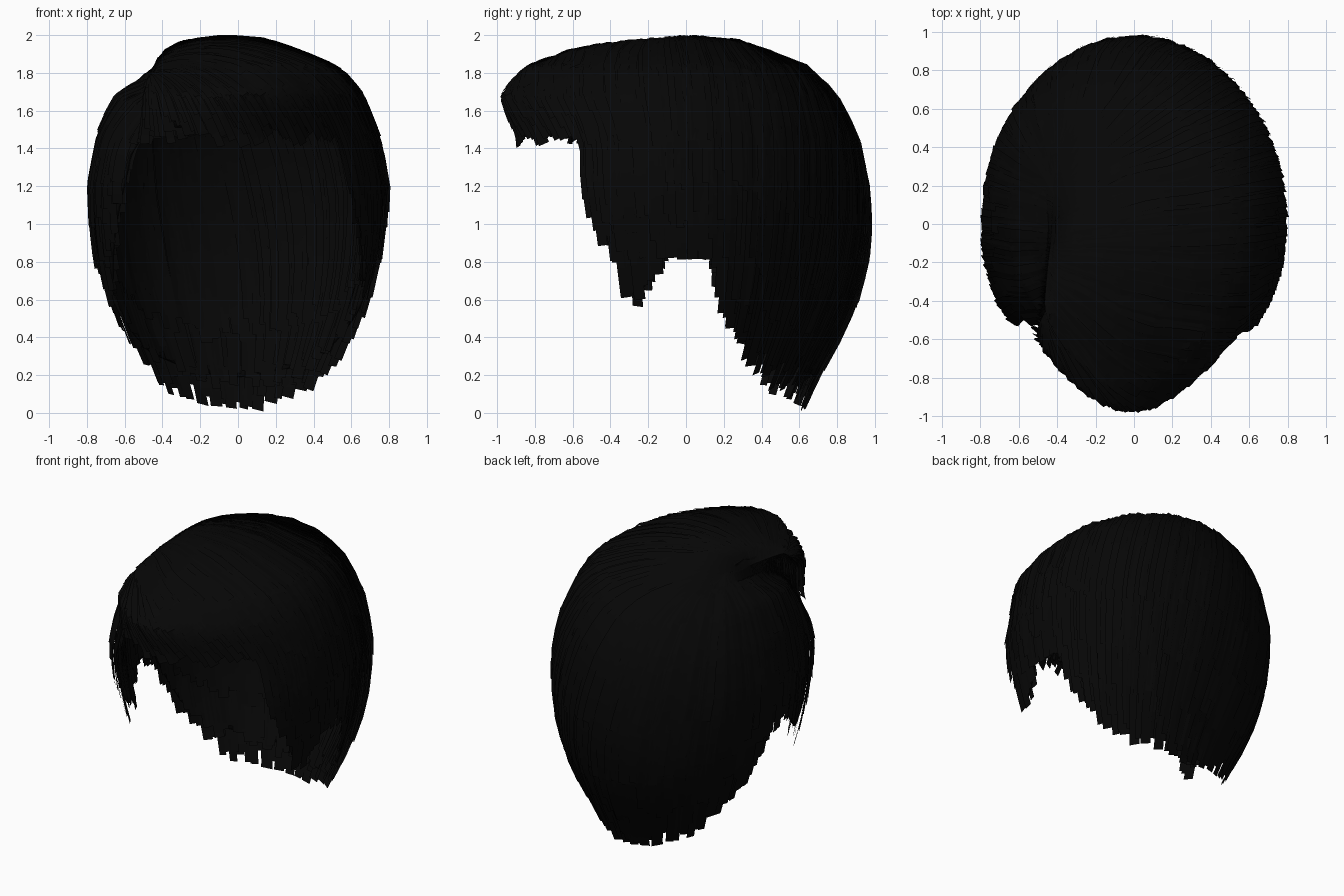
import bpy, bmesh, math, random
from mathutils import Vector

random.seed(4)
cube = bpy.data.objects.get("Cube")
if cube:
    bpy.data.objects.remove(cube, do_unlink=True)

black = bpy.data.materials.new("black hair")
black.use_nodes = True
COLOR = (0.002, 0.002, 0.002, 1)
black.diffuse_color = COLOR
black.node_tree.nodes["Principled BSDF"].inputs["Base Color"].default_value = COLOR

# Head profile from crown to nape: height, half width, front reach, back reach
ROWS = [(1.99, 0, 0, 0), (1.965, .22, .3, .28), (1.905, .37, .62, .44),
        (1.82, .53, .84, .64), (1.68, .65, .965, .78), (1.45, .74, .88, .9),
        (1.2, .785, .93, .95), (1, .775, .92, .965), (.8, .75, .9, .95),
        (.6, .705, .86, .9), (.4, .63, .82, .81), (.2, .53, .75, .7),
        (0, .44, .7, .615)]
LAST = len(ROWS) - 1

# Hem height by angle away from the front: fringe, sideburn, ear arch, nape
HEM = [(0, 1.42), (51, 1.45), (53, 1.1), (64, .75), (71, .55), (77, .62),
       (84, .8), (96, .8), (101, .6), (108, .37), (126, .15), (155, .04), (180, .01)]
CENTER = Vector((0, 0, 1))


def clamp(v):
    return max(0.0, min(1.0, v))


def hem_depth(deg):
    """Depth from crown (0) to nape (1) at which the hair ends."""
    a = abs((deg + 180) % 360 - 180)
    z = HEM[-1][1]
    for (a0, z0), (a1, z1) in zip(HEM, HEM[1:]):
        if a0 <= a <= a1:
            z = z0 + (z1 - z0) * (a - a0) / (a1 - a0)
            break
    for i in range(LAST):
        hi, lo = ROWS[i][0], ROWS[i + 1][0]
        if hi >= z >= lo:
            return (i + (hi - z) / (hi - lo)) / LAST
    return 1.0


def surface(angle, depth, lift=0.0):
    """Point on the hair volume; angle 0 is the front, positive toward +x."""
    f = clamp(depth) * LAST
    i = min(int(f), LAST - 1)
    z, w, front, back = (p + (q - p) * (f - i) for p, q in zip(ROWS[i], ROWS[i + 1]))
    c = math.cos(angle)
    # The front narrows toward the tip of the fringe
    front *= 1 - .07 * math.sin(2 * angle) ** 2
    x = w * math.sin(angle) - .07 * clamp((z - 1.8) / .15)
    y = -c * (front if c > 0 else back)
    p = Vector((x, y, z))
    out = (p - CENTER).normalized()
    # The hair on the -x side of the parting lies lower than the crown
    gap = x + .48 - .1 * y
    groove = math.exp(-(gap / (.04 if gap > 0 else .13)) ** 2)
    groove *= clamp((.35 - y) / .35) * clamp((z - 1.35) / .3)
    return p + out * (lift - .1 * groove), out


def finish(bm, name):
    mesh = bpy.data.meshes.new(name)
    bm.to_mesh(mesh)
    bm.free()
    mesh.materials.append(black)
    obj = bpy.data.objects.new(name, mesh)
    bpy.context.collection.objects.link(obj)
    bpy.ops.object.select_all(action='DESELECT')
    obj.select_set(True)
    bpy.context.view_layer.objects.active = obj
    bpy.ops.object.shade_smooth_by_angle(angle=math.radians(40))
    return obj


# Closed base layer under the locks
def build_base(columns=180, rings=26):
    bm = bmesh.new()
    grid = []
    for c in range(columns):
        deg = c * 360 / columns
        end = hem_depth(deg) * .93
        grid.append([bm.verts.new(surface(math.radians(deg), end * r / rings, -.015)[0])
                     for r in range(rings + 1)])
    for c in range(columns):
        a, b = grid[c], grid[(c + 1) % columns]
        for r in range(rings):
            bm.faces.new((a[r], a[r + 1], b[r + 1], b[r]))
    bmesh.ops.remove_doubles(bm, verts=bm.verts, dist=.0005)
    bmesh.ops.recalc_face_normals(bm, faces=bm.faces)
    obj = finish(bm, "hair_base")
    solid = obj.modifiers.new("thickness", 'SOLIDIFY')
    solid.thickness = .015
    solid.offset = -1


# Locks leave the parting and run to the hem
PART_BACK, PART_FRONT = Vector((-.174, .063)), Vector((-.22, -.155))


def root(deg):
    if -110 < deg < -51:
        s = (-110 - deg) / -59
    else:
        s = clamp(((-110 - deg) % 360 - 60) / 240)
    return PART_BACK.lerp(PART_FRONT, s)


def add_lock(bm, deg, reach, width, lift, steps=14):
    a = math.radians(deg)
    end = min(1.0, hem_depth(deg) * reach + random.uniform(-.025, .012))
    tip = Vector((math.sin(a), -math.cos(a))) * end
    start = root(deg)
    tilt = random.uniform(.05, .35)
    path = []
    for i in range(steps + 1):
        t = i / steps
        q = start.lerp(tip, t)
        path.append(surface(math.atan2(q.x, -q.y), q.length, lift * min(1, 2 * t)))
    previous = None
    for i, (p, out) in enumerate(path):
        run = path[min(i + 1, steps)][0] - path[max(i - 1, 0)][0]
        side = run.cross(out).normalized() + out * tilt
        side *= width * (.25 + .75 * math.sqrt(i / steps)) / 2
        pair = (bm.verts.new(p - side), bm.verts.new(p + side))
        if previous:
            bm.faces.new((previous[0], previous[1], pair[1], pair[0]))
        previous = pair


# Layers from the scalp outward: share of the hem reached, lift
LAYERS = [(.86, -.055), (.97, -.04), (1, .002), (.9, .006), (.78, .009), (.62, .012)]


def build_locks(name, first, last, spacing=1.6):
    bm = bmesh.new()
    for reach, lift in LAYERS:
        deg = first
        while deg < last:
            wrapped = (deg + 180) % 360 - 180
            add_lock(bm, wrapped, reach * random.uniform(.95, 1), random.uniform(.04, .07),
                     lift + random.uniform(-.004, .008))
            deg += spacing * random.uniform(.7, 1.3)
    finish(bm, name)


build_base()
build_locks("fringe_locks", -50, 51)
build_locks("side_locks_plus_x", 53, 110)
build_locks("back_locks", 110, 250)
build_locks("side_locks_minus_x", 250, 307)
